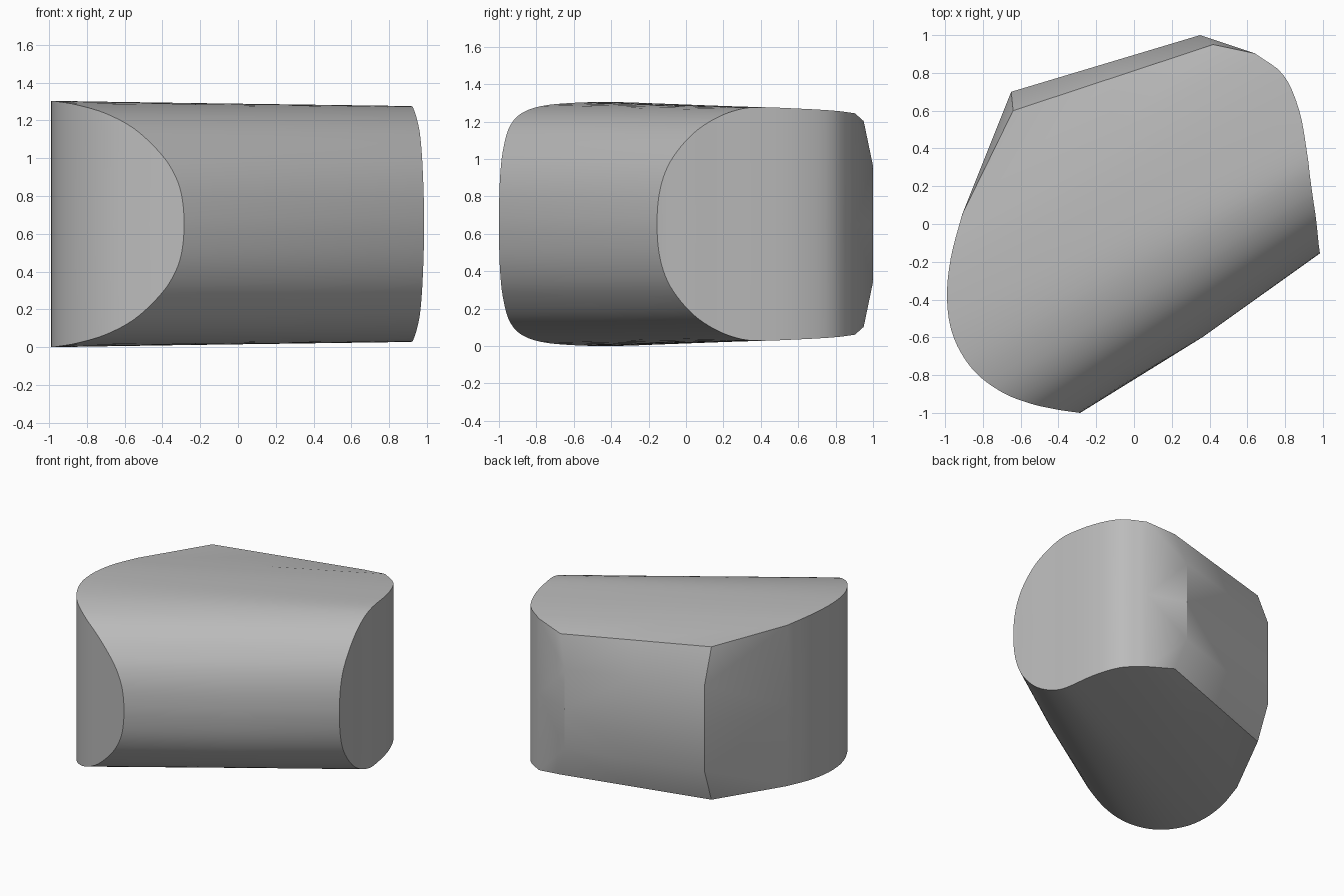
import bpy
import bmesh
from mathutils import Vector

cube = bpy.data.objects.get("Cube")
if cube:
    bpy.data.objects.remove(cube, do_unlink=True)

grey = bpy.data.materials.new("plain_grey")
grey.use_nodes = True
grey.diffuse_color = (0.5, 0.5, 0.5, 1)
grey.node_tree.nodes["Principled BSDF"].inputs["Base Color"].default_value = (0.5, 0.5, 0.5, 1)

# Rims of the two end walls, front to back: x, y, height above the mid plane
rounded_end = [(-.285, -1, 0), (-.3, -.998, .16), (-.345, -.992, .28), (-.42, -.98, .385),
               (-.55, -.95, .505), (-.7, -.89, .585), (-.85, -.775, .63), (-.955, -.6, .648),
               (-.99, -.4, .652), (-.97, -.18, .645), (-.91, .05, .628)]
square_end = [(.985, -.155, 0), (.983, -.145, .15), (.978, -.11, .28), (.972, -.05, .385),
              (.962, .04, .485), (.947, .14, .555), (.932, .25, .603), (.917, .37, .624),
              (.875, .6, .617), (.79, .79, .606), (.64, .903, .592)]
# Back chamfer: inner crease, then top of the upright corner
rounded_back = [(-.64, .6, .597), (-.65, .7, .335)]
square_back = [(.42, .95, .55), (.35, 1, .31)]


def smooth_rim(points, steps=4):
    """Run a Catmull-Rom curve through the rim points."""
    p = [Vector(q) for q in points]
    first = Vector((p[1].x, p[1].y, -p[1].z))
    p = [first] + p + [2 * p[-1] - p[-2]]
    rim = []
    for a, b, c, d in zip(p, p[1:], p[2:], p[3:]):
        for i in range(steps):
            t = i / steps
            rim.append(b + t * (c - a) / 2 + t * t * (a - 2.5 * b + 2 * c - d / 2)
                       + t ** 3 * (3 * b - a - 3 * c + d) / 2)
    return rim + [p[-2]]


bm = bmesh.new()
rims = [smooth_rim(rounded_end) + [Vector(q) for q in rounded_back],
        smooth_rim(square_end) + [Vector(q) for q in square_back]]
n = len(rims[0])

# Middle station bulges slightly at the front
middle = []
for i, (a, b) in enumerate(zip(*rims)):
    m = (a + b) / 2
    bulge = 0.025 * max(0, 1 - m.z / .65)
    if i < n / 2:
        m += Vector((.556, -.831, 0)) * bulge
    middle.append(m)
stations = [[bm.verts.new(q) for q in rim] for rim in (rims[0], middle, rims[1])]

# Long skin from front, over the top, to the back chamfer
for left, right in zip(stations, stations[1:]):
    for i in range(n - 1):
        bm.faces.new((left[i], right[i], right[i + 1], left[i + 1]))

# Upright end walls down to the mid plane, skipping the crease point
bases = []
for rim in (stations[0], stations[2]):
    order = [i for i in range(n) if i != n - 2]
    foot = {0: rim[0]}
    for i in order[1:]:
        foot[i] = bm.verts.new((rim[i].co.x, rim[i].co.y, 0))
    for i, j in zip(order, order[1:]):
        corners = [foot[i], foot[j], rim[j], rim[i]]
        bm.faces.new(list(dict.fromkeys(corners)))
    bm.faces.new((rim[n - 3], rim[n - 2], rim[n - 1]))
    bases.append(foot[n - 1])

# Flat back wall
bm.faces.new((bases[0], bases[1], stations[2][-1], stations[1][-1], stations[0][-1]))
bmesh.ops.recalc_face_normals(bm, faces=bm.faces)

# Mirror the upper half to make the lower half
half = bm.verts[:] + bm.edges[:] + bm.faces[:]
copy = bmesh.ops.duplicate(bm, geom=half)["geom"]
for v in copy:
    if isinstance(v, bmesh.types.BMVert):
        v.co.z = -v.co.z
bmesh.ops.remove_doubles(bm, verts=bm.verts, dist=0.0005)
bmesh.ops.recalc_face_normals(bm, faces=bm.faces)

mesh = bpy.data.meshes.new("rounded_block")
bm.to_mesh(mesh)
bm.free()
mesh.materials.append(grey)
block = bpy.data.objects.new("rounded_block", mesh)
block.location.z = 0.652
bpy.context.collection.objects.link(block)

bpy.ops.object.select_all(action="DESELECT")
block.select_set(True)
bpy.context.view_layer.objects.active = block
bpy.ops.object.shade_smooth_by_angle(angle=0.5)
